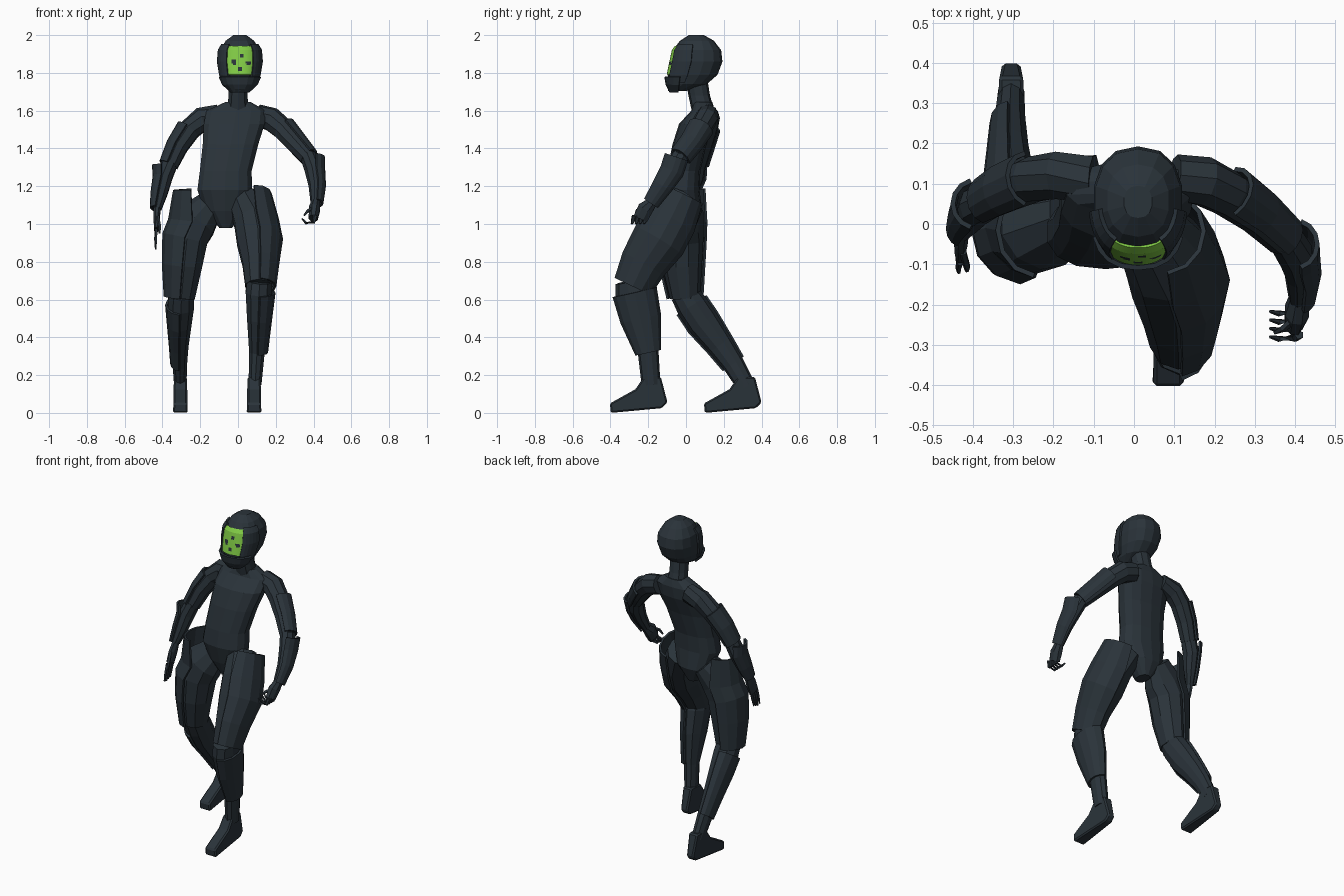
import bpy, bmesh, math
from mathutils import Vector


def material(name, rgb):
    m = bpy.data.materials.new(name)
    m.diffuse_color = (*rgb, 1)
    return m


SUIT = material("dark slate", (0.023, 0.033, 0.042))
GREEN = material("bright green", (0.22, 0.60, 0.06))


def finish(name, bm, mats=(SUIT,)):
    bmesh.ops.recalc_face_normals(bm, faces=bm.faces)
    me = bpy.data.meshes.new(name)
    bm.to_mesh(me)
    bm.free()
    for m in mats:
        me.materials.append(m)
    ob = bpy.data.objects.new(name, me)
    bpy.context.collection.objects.link(ob)
    return ob


def ring_points(rings, angles, flat, grow=0):
    """Ellipses (x, y, z, half width, half depth) square to the path; 90 degrees is the front.
    Flat rings stay level and are slightly boxy."""
    e = .85 if flat else 1
    box = lambda f: math.copysign(abs(f) ** e, f)
    cs = [Vector(r[:3]) for r in rings]
    for i, (c, r) in enumerate(zip(cs, rings)):
        t = cs[min(i + 1, len(cs) - 1)] - cs[max(i - 1, 0)]
        t = Vector((0, 0, -1)) if flat else t.normalized()
        u = (Vector((1, 0, 0)) - t * t.x).normalized()
        v = t.cross(u)
        yield [c + u * (r[3] + grow) * box(math.cos(a)) + v * (r[4] + grow) * box(math.sin(a)) for a in angles]


def loft(name, rings, n=10, flat=False):
    bm = bmesh.new()
    angles = [2 * math.pi * (k + 0.5) / n for k in range(n)]
    rows = [[bm.verts.new(p) for p in pts] for pts in ring_points(rings, angles, flat)]
    for r0, r1 in zip(rows, rows[1:]):
        for k in range(n):
            bm.faces.new((r0[k], r0[(k + 1) % n], r1[(k + 1) % n], r1[k]))
    bm.faces.new(rows[0])
    bm.faces.new(rows[-1])
    return finish(name, bm)


def plate(name, rings, a0, a1, grow=0.014, seg=6, thick=0.012, flat=False, mats=(SUIT,), rule=None):
    """Curved armour sheet wrapped around part of a limb."""
    bm = bmesh.new()
    angles = [math.radians(a0 + (a1 - a0) * k / seg) for k in range(seg + 1)]
    rows = [[bm.verts.new(p) for p in pts] for pts in ring_points(rings, angles, flat, grow)]
    for r0, r1 in zip(rows, rows[1:]):
        for k in range(seg):
            f = bm.faces.new((r0[k], r0[k + 1], r1[k + 1], r1[k]))
            if rule:
                f.material_index = rule(f.calc_center_median())
    ob = finish(name, bm, mats)
    s = ob.modifiers.new("thickness", "SOLIDIFY")
    s.thickness, s.offset = thick, 0
    return ob


def mix(rings, z):
    """Ring of an upward profile at height z."""
    for p, q in zip(rings, rings[1:]):
        if p[2] <= z <= q[2]:
            f = (z - p[2]) / (q[2] - p[2])
            return tuple(a + (b - a) * f for a, b in zip(p, q))


def foot(name, x, heel):
    # side outline (y, z, half width)
    side = [(-.30, 0, .04), (-.305, .05, .036), (-.17, .125, .036), (-.125, .19, .034), (-.035, .19, .03),
            (0, .055, .022), (-.03, .025, .026)]
    bm = bmesh.new()
    cols = []
    for s in (-1, 1):
        cols.append([bm.verts.new((x + s * w, heel + y, z)) for y, z, w in side])
        bm.faces.new(cols[-1])
    n = len(side)
    for k in range(n):
        bm.faces.new((cols[0][k], cols[0][(k + 1) % n], cols[1][(k + 1) % n], cols[1][k]))
    ob = finish(name, bm)
    b = ob.modifiers.new("soft edges", "BEVEL")
    b.width, b.segments = .008, 1


# Torso and neck
loft("torso", [(-.065, 0, .98, .035, .05), (-.07, 0, 1.07, .11, .085), (-.07, -.02, 1.18, .148, .092),
               (-.065, -.012, 1.28, .14, .088), (-.04, .018, 1.42, .15, .09), (-.02, .055, 1.53, .165, .092),
               (-.01, .09, 1.6, .16, .062), (0, .09, 1.645, .07, .05)], 14, True)
loft("neck", [(0, .09, 1.6, .06, .06), (0, .07, 1.68, .052, .057), (.005, .055, 1.77, .055, .058)], 10, True)

# Helmet with raised sides, visor with dark spots, chin guard
HEAD = [(.01, -.045, 1.705, .045, .05), (.01, .01, 1.74, .08, .1), (.01, .035, 1.79, .1, .132),
        (.01, .055, 1.86, .112, .138), (.01, .058, 1.92, .107, .128), (.01, .058, 1.97, .077, .09),
        (.01, .055, 2.0, .035, .04)]
loft("helmet", HEAD, 14, True)
for side, a in (("left", 8), ("right", 122)):
    plate(side + "_visor_frame", [mix(HEAD, z) for z in (1.75, 1.79, 1.86, 1.92, 1.95)], a, a + 50, .005, 5, .012, True)
SPOTS = [(-.02, 1.856), (.02, 1.89), (.055, 1.85), (.01, 1.82)]
plate("visor", [mix(HEAD, 1.79 + .01 * i) for i in range(16)], 56, 124, .001, 18, .008, True, (GREEN, SUIT),
      lambda c: int(any(math.hypot(c.x - x, c.z - z) < .014 for x, z in SPOTS)))
plate("chin_guard", [(.01, -.02, 1.70, .045, .06), (.01, -.005, 1.74, .09, .095), (.01, .005, 1.78, .108, .112)],
      15, 165, .002, 8, .012, True)

# Legs: thigh rings and shin rings from top to bottom, for each side
LEGS = {
    "left": ([(.03, -.005, 1.13, .085, .09), (.085, -.085, 1.02, .112, .125), (.105, -.145, .91, .115, .128),
              (.11, -.225, .79, .09, .108), (.11, -.282, .67, .074, .088)],
             [(.115, -.285, .70, .07, .09), (.11, -.272, .64, .073, .105), (.105, -.24, .5, .06, .095),
              (.1, -.2, .32, .043, .055), (.09, -.185, .15, .036, .05)],
             (.075, -.02, 1.155, .085, .10), -85, 85, .01),
    "right": ([(-.15, .02, 1.1, .08, .075), (-.23, -.01, 1.01, .122, .105), (-.27, -.02, .92, .115, .112),
               (-.285, -.02, .78, .1, .105), (-.30, -.005, .61, .075, .08)],
              [(-.30, -.01, .635, .07, .075), (-.302, .03, .57, .073, .085), (-.305, .09, .48, .062, .086),
               (-.308, .18, .36, .048, .07), (-.308, .25, .26, .04, .058), (-.305, .32, .14, .034, .048)],
              (-.24, -.015, 1.185, .085, .10), 95, 265, .005),
}
for side, (thigh, shin, top, a0, a1, grow) in LEGS.items():
    loft(side + "_thigh", thigh, 10)
    loft(side + "_shin", shin, 10)
    plate(side + "_thigh_plate", [top] + thigh[1:], a0, a1, .013)
    plate(side + "_shin_plate", shin[1:-1], a0, a1, grow)
foot("left_foot", .085, -.098)
foot("right_foot", -.305, .4)

# Arms: upper arm rings, forearm rings and raised top of the forearm plate for each side
ARMS = {
    "left": ([(.10, .115, 1.575, .06, .058), (.175, .105, 1.555, .065, .062), (.235, .075, 1.505, .06, .058),
              (.305, .025, 1.425, .052, .052), (.37, -.035, 1.35, .044, .048)],
             [(.372, -.03, 1.36, .044, .048), (.40, -.075, 1.28, .046, .052), (.412, -.125, 1.2, .038, .042),
              (.41, -.185, 1.11, .026, .03)], (.40, -.05, 1.355, .045, .052), -75, 75),
    "right": ([(-.10, .115, 1.575, .06, .058), (-.19, .12, 1.555, .065, .06), (-.255, .11, 1.5, .06, .058),
               (-.315, .085, 1.41, .053, .055), (-.36, .06, 1.31, .045, .048)],
              [(-.36, .06, 1.325, .045, .048), (-.39, .045, 1.25, .046, .052), (-.41, .015, 1.16, .038, .042),
               (-.428, -.015, 1.08, .024, .03)], (-.39, .05, 1.315, .05, .05), 105, 255),
}
for side, (upper, fore, top, a0, a1) in ARMS.items():
    loft(side + "_upper_arm", upper, 9)
    loft(side + "_forearm", fore, 9)
    plate(side + "_upper_arm_plate", upper[2:], a0, a1, .01)
    plate(side + "_forearm_plate", [top] + fore[1:], a0, a1, .01)

# Open right hand
loft("right_palm", [(-.428, -.01, 1.09, .02, .026), (-.43, -.04, 1.03, .018, .04), (-.432, -.065, .97, .014, .038)], 8)
for i in range(4):
    y = -.095 + .019 * i
    loft(f"right_finger_{i + 1}", [(-.432, y, .975, .009, .009), (-.436, y - .012, .92, .008, .008),
                                   (-.435, y - .025, .865 + .006 * abs(i - 1), .005, .005)], 5)
loft("right_thumb", [(-.425, -.07, 1.04, .01, .01), (-.415, -.105, .99, .009, .009), (-.415, -.115, .95, .006, .006)], 5)

# Clawed left hand
loft("left_palm", [(.412, -.18, 1.115, .025, .03), (.405, -.215, 1.08, .032, .045), (.398, -.24, 1.03, .026, .042)], 8)
for i in range(4):
    y = -.275 + .021 * i
    loft(f"left_finger_{i + 1}", [(.41, y, 1.045, .012, .012), (.40, y - .008, 1.01, .011, .011),
                                  (.36, y - .01, 1.005, .008, .008), (.338, y - .005, 1.03, .004, .004)], 5)
loft("left_thumb", [(.40, -.235, 1.085, .011, .011), (.37, -.26, 1.07, .009, .009), (.35, -.27, 1.045, .005, .005)], 5)
